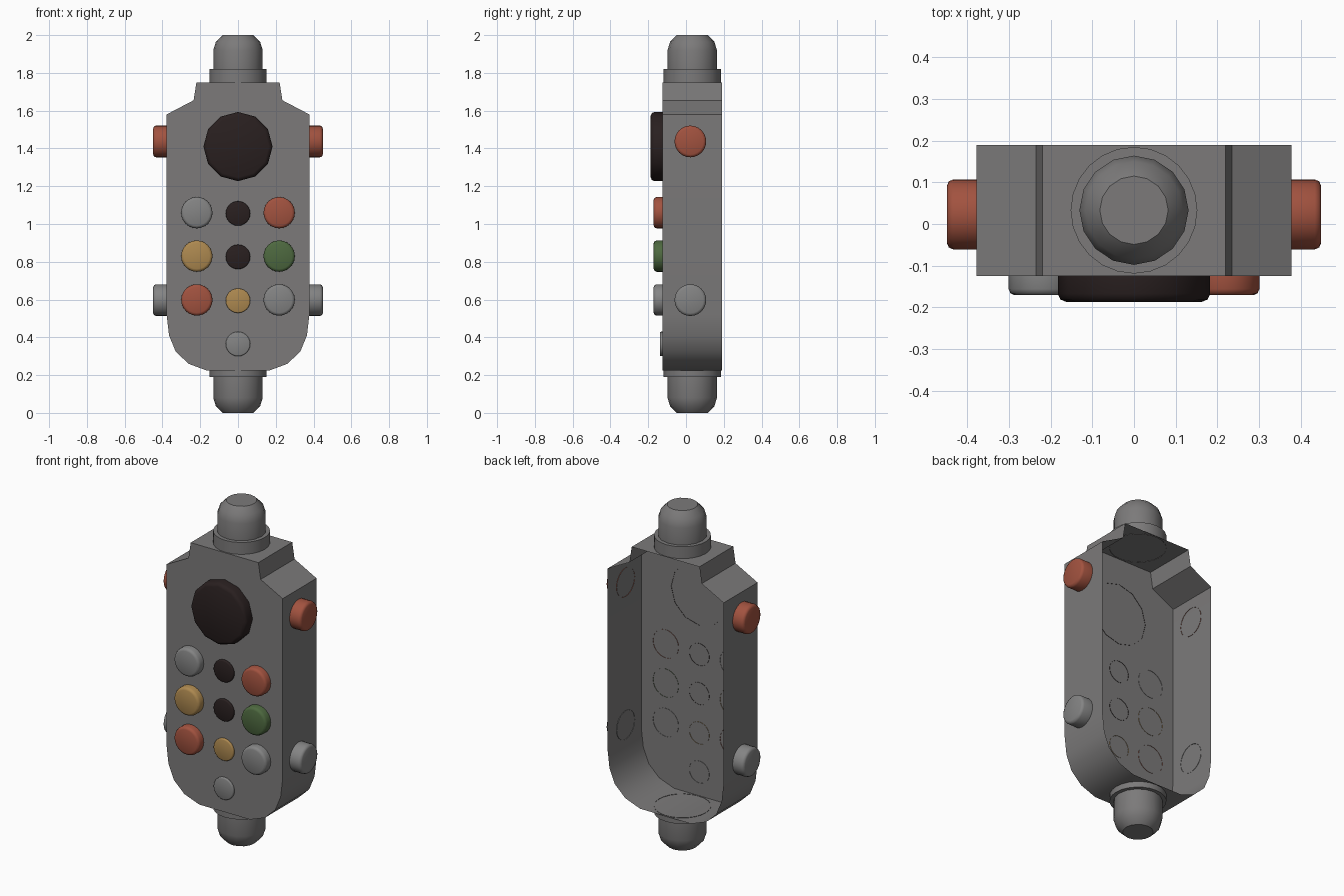
import bpy, bmesh, math
from mathutils import Vector

cube = bpy.data.objects.get("Cube")
if cube:
    bpy.data.objects.remove(cube, do_unlink=True)


def material(name, rgb):
    m = bpy.data.materials.new(name)
    m.use_nodes = True
    m.diffuse_color = (*rgb, 1)
    m.node_tree.nodes["Principled BSDF"].inputs["Base Color"].default_value = (*rgb, 1)
    return m


BODY = material("body grey", (0.20, 0.195, 0.195))
GREY = material("button grey", (0.23, 0.23, 0.23))
RED = material("red", (0.36, 0.085, 0.05))
GOLD = material("gold", (0.42, 0.25, 0.08))
GREEN = material("green", (0.075, 0.14, 0.05))
DARK = material("dark brown", (0.022, 0.014, 0.014))


def finish(name, bm, mat, angle):
    mesh = bpy.data.meshes.new(name)
    bm.to_mesh(mesh)
    bm.free()
    ob = bpy.data.objects.new(name, mesh)
    bpy.context.collection.objects.link(ob)
    mesh.materials.append(mat)
    bpy.ops.object.select_all(action='DESELECT')
    ob.select_set(True)
    bpy.context.view_layer.objects.active = ob
    bpy.ops.object.shade_smooth_by_angle(angle=math.radians(angle))
    return ob


def lathe(name, base, axis, profile, mat, sides=24, angle=50):
    """Spin (radius, height) rings along an axis; open at the base, capped at the end."""
    bm = bmesh.new()
    turn = Vector((0, 0, 1)).rotation_difference(Vector(axis))
    rings = []
    for r, h in profile:
        ring = []
        for i in range(sides):
            a = math.tau * i / sides
            p = Vector((r * math.sin(a), r * math.cos(a), h))
            ring.append(bm.verts.new(Vector(base) + turn @ p))
        rings.append(ring)
    for low, high in zip(rings, rings[1:]):
        for i in range(sides):
            j = (i + 1) % sides
            bm.faces.new((low[j], low[i], high[i], high[j]))
    bm.faces.new(rings[-1][::-1])
    return finish(name, bm, mat, angle)


def button(name, base, axis, r, height, mat, bevel=0.015, sides=24):
    profile = [(r, -0.002), (r, height - bevel),
               (r - bevel * 0.3, height - bevel * 0.3), (r - bevel, height)]
    return lathe(name, base, axis, profile, mat, sides)


# Housing: front plate and side walls, open at the back
FRONT, BACK = -0.125, 0.19
half = [(0.22, 1.75), (0.235, 1.655), (0.378, 1.58), (0.378, 0.52), (0.365, 0.41),
        (0.33, 0.325), (0.262, 0.26), (0.165, 0.224)]
outline = half + [(-x, z) for x, z in reversed(half)]
bm = bmesh.new()
front = [bm.verts.new((x, FRONT, z)) for x, z in outline]
back = [bm.verts.new((x, BACK, z)) for x, z in outline]
bm.faces.new(front)
for i in range(len(outline)):
    j = (i + 1) % len(outline)
    bm.faces.new((front[i], front[j], back[j], back[i]))
bmesh.ops.recalc_face_normals(bm, faces=bm.faces)
if bm.faces[:][0].normal.y > 0:
    bmesh.ops.reverse_faces(bm, faces=bm.faces[:])
finish("housing", bm, BODY, 30)

# End collars and domed caps
MID = 0.033
for label, z, up, collar in (("top", 1.75, 1, 0.07), ("bottom", 0.224, -1, 0.034)):
    end = 0.25 if up > 0 else 0.224
    lathe(label + "_collar", (0, MID, z), (0, 0, up),
          [(0.152, -0.002), (0.152, collar)], BODY)
    lathe(label + "_cap", (0, MID, z), (0, 0, up),
          [(0.131, collar), (0.131, end - 0.08), (0.117, end - 0.035), (0.082, end)],
          BODY, 16, 40)

# Round speaker screen
button("screen", (0, FRONT, 1.41), (0, -1, 0), 0.183, 0.062, DARK, 0.02, 12)

# Keypad: large outer keys and small centre keys
rows = [(1.06, GREY, DARK, RED), (0.83, GOLD, DARK, GREEN), (0.598, RED, GOLD, GREY)]
for n, (z, right, centre, left) in enumerate(rows, 1):
    button(f"right_key_{n}", (-0.218, FRONT, z), (0, -1, 0), 0.083, 0.046, right)
    button(f"left_key_{n}", (0.218, FRONT, z), (0, -1, 0), 0.083, 0.046, left)
    button(f"centre_key_{n}", (0, FRONT, z - 0.004), (0, -1, 0), 0.065, 0.013, centre, 0.006)
button("lower_key", (0, FRONT, 0.365), (0, -1, 0), 0.065, 0.013, GREY, 0.006)

# Side buttons
for side, s in (("left", 1), ("right", -1)):
    for level, z, mat in (("upper", 1.437, RED), ("lower", 0.597, GREY)):
        button(f"{side}_{level}_button", (s * 0.378, 0.023, z), (s, 0, 0), 0.084, 0.071, mat)
